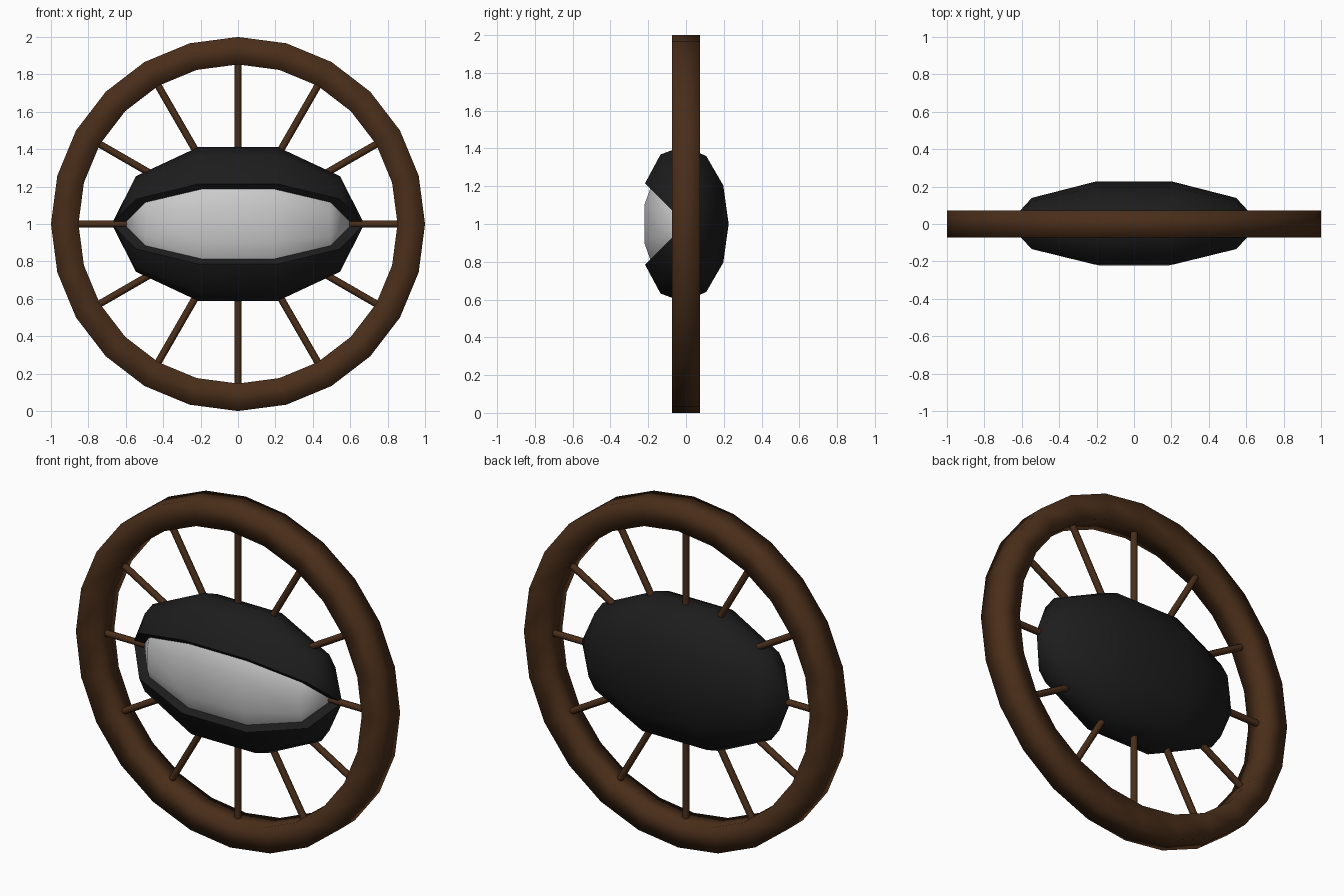
import bpy, bmesh
from math import pi, sin, cos, radians
from mathutils import Matrix, Vector

if "Cube" in bpy.data.objects:
    bpy.data.objects.remove(bpy.data.objects["Cube"])

CENTRE = Vector((0, 0, 1))


def material(name, colour):
    m = bpy.data.materials.new(name)
    m.diffuse_color = (*colour, 1)
    m.use_nodes = True
    m.node_tree.nodes["Principled BSDF"].inputs["Base Color"].default_value = m.diffuse_color
    return m


wood = material("dark_wood", (0.068, 0.027, 0.010))
black = material("black", (0.012, 0.012, 0.012))


def finish(name, bm, mat=None, angle=180):
    bmesh.ops.remove_doubles(bm, verts=bm.verts, dist=1e-4)
    bmesh.ops.recalc_face_normals(bm, faces=bm.faces)
    mesh = bpy.data.meshes.new(name)
    bm.to_mesh(mesh)
    bm.free()
    ob = bpy.data.objects.new(name, mesh)
    ob.location = CENTRE
    bpy.context.collection.objects.link(ob)
    if mat:
        mesh.materials.append(mat)
    bpy.ops.object.select_all(action='DESELECT')
    ob.select_set(True)
    bpy.context.view_layer.objects.active = ob
    bpy.ops.object.shade_smooth_by_angle(angle=radians(angle))
    return ob


def skin(bm, rows, closed):
    """Join neighbouring rows of points with quads."""
    grid = [[bm.verts.new(p) for p in row] for row in rows]
    count = len(grid) if closed else len(grid) - 1
    for i in range(count):
        a, b = grid[i], grid[(i + 1) % len(grid)]
        for k in range(len(a) - 1):
            if k == 0:
                bm.faces.new((a[0], a[1], b[1], b[0]))
            else:
                bm.faces.new((a[k], a[k + 1], b[k + 1], b[k]))


def meridian(y, z, length):
    """Ten-sided pole-to-pole arc, passing through (y, z) at its middle."""
    return [(length * cos(k * pi / 5), y * sin(k * pi / 5) / sin(0.4 * pi),
             z * sin(k * pi / 5) / sin(0.4 * pi)) for k in range(6)]


# Rim: square section swept round 24 sides
bm = bmesh.new()
section = [(1.0, -0.073), (1.0, 0.073), (0.853, 0.073), (0.853, -0.073)]
skin(bm, [[(r * cos(i * pi / 12), y, r * sin(i * pi / 12))
           for r, y in section + section[:1]] for i in range(24)], True)
finish("rim", bm, wood)

# Twelve thin spokes
bm = bmesh.new()
for i in range(12):
    turn = Matrix.Rotation(i * pi / 6, 4, 'Y') @ Matrix.Translation((0, 0, 0.59))
    bmesh.ops.create_cone(bm, cap_ends=True, segments=8, radius1=0.019,
                          radius2=0.019, depth=0.58, matrix=turn)
finish("spokes", bm, wood, 50)

# Shell with an open front slit and a thick lip, mirrored top to bottom
lip = (-0.188, 0.187, 0.61)
half = [lip] + [(y, z, 0.675) for y, z in
                [(-0.217, 0.215), (-0.135, 0.368), (-0.015, 0.413),
                 (0.107, 0.36), (0.197, 0.205)]]
rows = half + [(0.226, 0, 0.675)] + [(y, -z, l) for y, z, l in reversed(half)]
bm = bmesh.new()
skin(bm, [meridian(*r) for r in rows], False)
finish("shell", bm, black, 45)

# Pale ball filling the slit
bm = bmesh.new()
half = [(-0.221, 0.1), (-0.189, 0.188), (-0.11, 0.32), (0, 0.37),
        (0.1, 0.32), (0.17, 0.18)]
ball = half + [(0.19, 0)] + [(y, -z) for y, z in reversed(half)]
skin(bm, [meridian(y, z, 0.61) for y, z in ball], True)
finish("inner_ball", bm)
